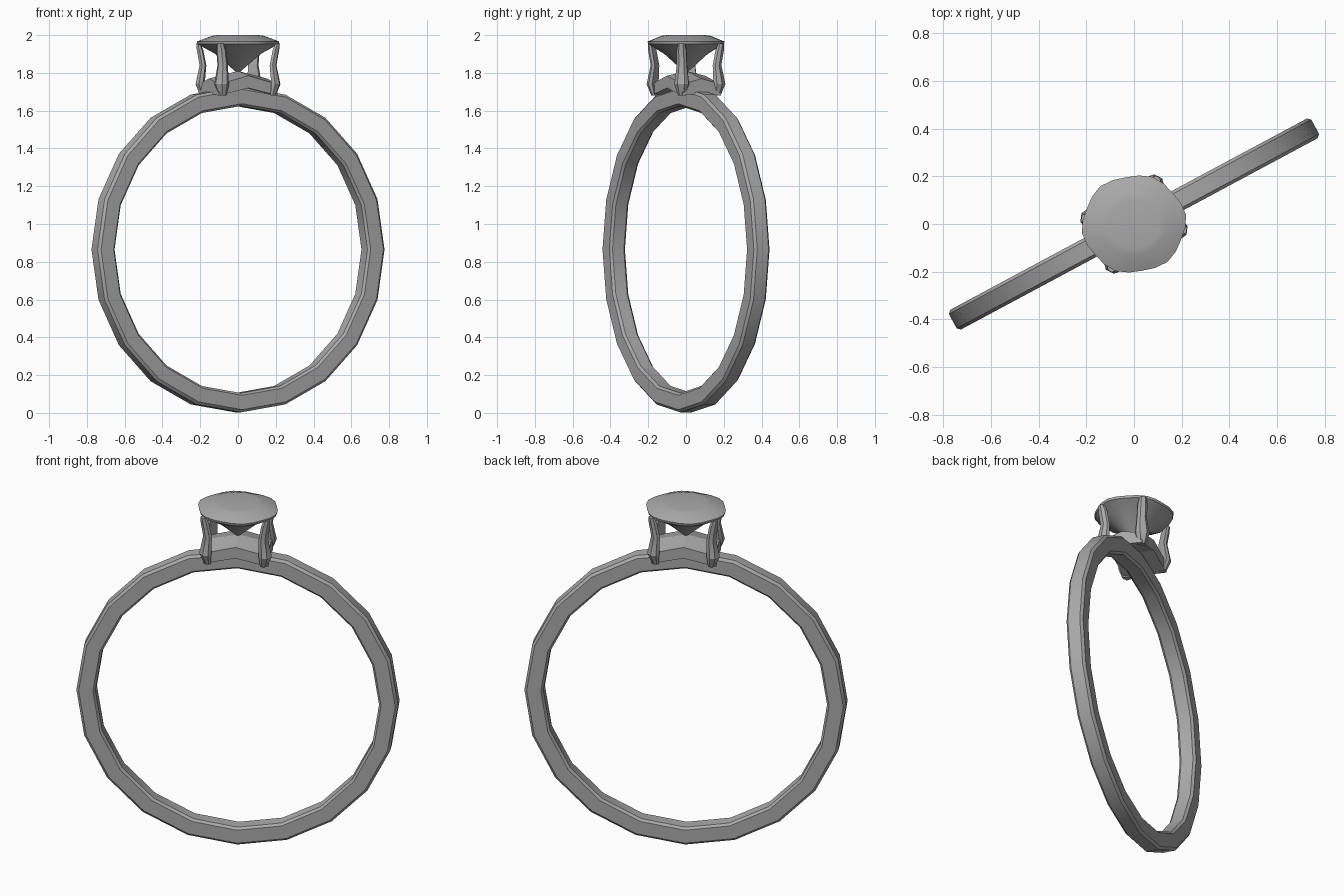
import bpy
import bmesh
from math import sin, cos, pi, radians
from mathutils import Matrix

old = bpy.data.objects.get("Cube")
if old:
    bpy.data.objects.remove(old, do_unlink=True)

TURN = radians(28.2)       # direction of the band seen from above
CENTRE = 0.865             # height of the finger hole's centre

metal = bpy.data.materials.new("grey_metal")
metal.use_nodes = True
GREY = (0.4, 0.4, 0.4, 1)
metal.diffuse_color = GREY
metal.node_tree.nodes["Principled BSDF"].inputs["Base Color"].default_value = GREY


def finish(name, bm, turn=TURN, angle=30):
    bmesh.ops.recalc_face_normals(bm, faces=bm.faces)
    bm.transform(Matrix.Rotation(turn, 4, "Z"))
    mesh = bpy.data.meshes.new(name)
    bm.to_mesh(mesh)
    bm.free()
    mesh.materials.append(metal)
    obj = bpy.data.objects.new(name, mesh)
    bpy.context.collection.objects.link(obj)
    bpy.ops.object.select_all(action="DESELECT")
    obj.select_set(True)
    bpy.context.view_layer.objects.active = obj
    bpy.ops.object.shade_smooth_by_angle(angle=radians(angle))
    return obj


def skin(bm, loops, closed=False):
    """Join equal loops of vertices with quads, capping open ends."""
    n = len(loops[0])
    count = len(loops)
    for i in range(count if closed else count - 1):
        a, b = loops[i], loops[(i + 1) % count]
        for j in range(n):
            k = (j + 1) % n
            bm.faces.new((a[j], a[k], b[k], b[j]))
    if not closed:
        bm.faces.new(loops[0])
        bm.faces.new(loops[-1])


# Band: chamfered section swept around a 20-sided circle
section = [(0.862, 0.034), (0.848, 0.047), (0.772, 0.047), (0.76, 0.034)]
section += [(r, -w) for r, w in reversed(section)]
bm = bmesh.new()
loops = []
for i in range(20):
    a = 2 * pi * i / 20
    loops.append([bm.verts.new((r * cos(a), w, CENTRE + r * sin(a))) for r, w in section])
skin(bm, loops, closed=True)
finish("band", bm, angle=25)

# Collar: rectangular plate arched between the four prongs
bm = bmesh.new()
LONG, SHORT = 0.175, 0.115


def sheet(middle, long_mid, short_mid, corner):
    grid = {}
    for i in (-1, 0, 1):
        for j in (-1, 0, 1):
            z = corner if i and j else short_mid if i else long_mid if j else middle
            grid[i, j] = bm.verts.new((i * LONG, j * SHORT, z))
    for i in (-1, 0):
        for j in (-1, 0):
            bm.faces.new((grid[i, j], grid[i + 1, j], grid[i + 1, j + 1], grid[i, j + 1]))
    return grid


top = sheet(1.81, 1.785, 1.77, 1.74)
low = sheet(1.73, 1.72, 1.69, 1.68)
rim = [(-1, -1), (0, -1), (1, -1), (1, 0), (1, 1), (0, 1), (-1, 1), (-1, 0)]
for p, q in zip(rim, rim[1:] + rim[:1]):
    bm.faces.new((top[p], top[q], low[q], low[p]))
finish("collar", bm, angle=20)

# Prongs: bowed tapering claws; each row is height, inner, outer, half width
claw = [(1.68, 0.175, 0.2, 0.02), (1.74, 0.182, 0.224, 0.038),
        (1.84, 0.172, 0.203, 0.027), (1.92, 0.188, 0.218, 0.026),
        (1.955, 0.2, 0.222, 0.018)]
for number, angle in enumerate((-35, 35, 145, 215), 1):
    bm = bmesh.new()
    loops = []
    for z, inner, outer, half in claw:
        mid = (inner + outer) / 2
        ring = [(inner, -half), (mid, -half), (outer, -half * 0.5),
                (outer, half * 0.5), (mid, half), (inner, half)]
        loops.append([bm.verts.new((x, y, z)) for x, y in ring])
    skin(bm, loops)
    finish("prong_%d" % number, bm, turn=TURN + radians(angle))

# Gem: flat table, shallow crown, scalloped girdle and a deep pavilion
bm = bmesh.new()
SIDES = 24
profile = [(2.0, 0.105, 0), (1.996, 0.135, 0), (1.966, 0.21, 1),
           (1.953, 0.207, 1), (1.90, 0.118, 0), (1.80, 0.004, 0)]
loops = []
for z, r, wavy in profile:
    loop = []
    for i in range(SIDES):
        a = 2 * pi * i / SIDES
        s = r * (1 + wavy * 0.025 * cos(a * 6))
        loop.append(bm.verts.new((1.03 * s * cos(a), 0.97 * s * sin(a), z)))
    loops.append(loop)
skin(bm, loops)
finish("gem", bm, turn=radians(10), angle=30)
